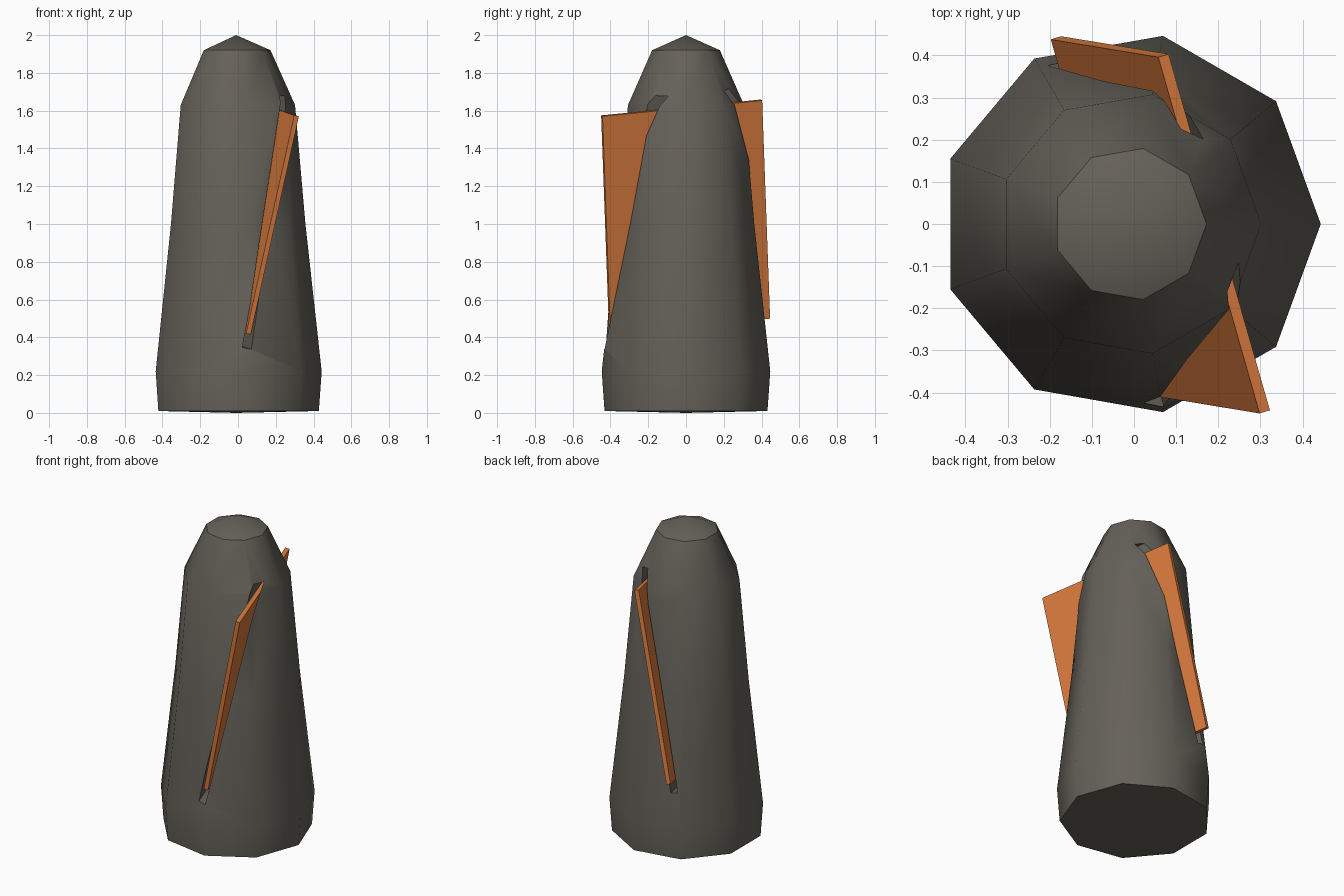
import bpy
import bmesh
import math
from mathutils import Matrix, Vector

cube = bpy.data.objects.get("Cube")
if cube:
    bpy.data.objects.remove(cube, do_unlink=True)


def material(name, color):
    mat = bpy.data.materials.new(name)
    mat.use_nodes = True
    mat.diffuse_color = (*color, 1)
    mat.node_tree.nodes["Principled BSDF"].inputs["Base Color"].default_value = (*color, 1)
    return mat


def add_object(name, bm, mat):
    bmesh.ops.recalc_face_normals(bm, faces=bm.faces)
    mesh = bpy.data.meshes.new(name)
    bm.to_mesh(mesh)
    bm.free()
    mesh.materials.append(mat)
    obj = bpy.data.objects.new(name, mesh)
    bpy.context.collection.objects.link(obj)
    return obj


def slab(name, size, mat):
    """Tilted flat board: size is (thickness, width, length)."""
    bm = bmesh.new()
    bmesh.ops.create_cube(bm, size=1)
    bmesh.ops.transform(bm, matrix=tilt @ Matrix.Diagonal((*size, 1)), verts=bm.verts)
    return add_object(name, bm, mat)


grey = material("warm grey", (0.13, 0.12, 0.10))
orange = material("orange", (0.69, 0.195, 0.048))

# Nine-sided tapered body with shallow pointed ends
SIDES = 9
profile = [(0.438, 0.01), (0.453, 0.22), (0.367, 1.0), (0.312, 1.63), (0.182, 1.92)]
bm = bmesh.new()
rings = []
for r, z in profile:
    angles = [math.tau * i / SIDES for i in range(SIDES)]
    rings.append([bm.verts.new((r * math.cos(a) - 0.01, r * math.sin(a), z)) for a in angles])
for low, high in zip(rings, rings[1:]):
    for i in range(SIDES):
        j = (i + 1) % SIDES
        bm.faces.new((low[i], low[j], high[j], high[i]))
for ring, z in ((rings[0], 0), (rings[-1], 2)):
    tip = bm.verts.new((-0.01, 0, z))
    for i in range(SIDES):
        bm.faces.new((ring[i], ring[(i + 1) % SIDES], tip))
body = add_object("body", bm, grey)

# Axes of the board that passes right through the body
along = Vector((0.255, -0.042, 1.155))
across = Vector((-0.24, 0.845, 0.085))
z_axis = along.normalized()
x_axis = across.cross(along).normalized()
y_axis = z_axis.cross(x_axis)
tilt = Matrix((x_axis, y_axis, z_axis)).transposed().to_4x4()
tilt.translation = (0.0625, -0.002, 1.037)

# Board and the slightly larger slot it sits in
slab("fin_board", (0.026, across.length, along.length), orange)
cutter = slab("slot_cutter", (0.045, 1.3, along.length + 0.15), grey)
cutter.hide_render = True
cutter.hide_set(True)

slot = body.modifiers.new("slot", "BOOLEAN")
slot.operation = "DIFFERENCE"
slot.solver = "EXACT"
slot.object = cutter
bpy.ops.object.select_all(action="DESELECT")
bpy.context.view_layer.objects.active = body
body.select_set(True)
bpy.ops.object.modifier_apply(modifier=slot.name)
bpy.data.objects.remove(cutter, do_unlink=True)
bpy.ops.object.shade_smooth_by_angle(angle=math.radians(41))
